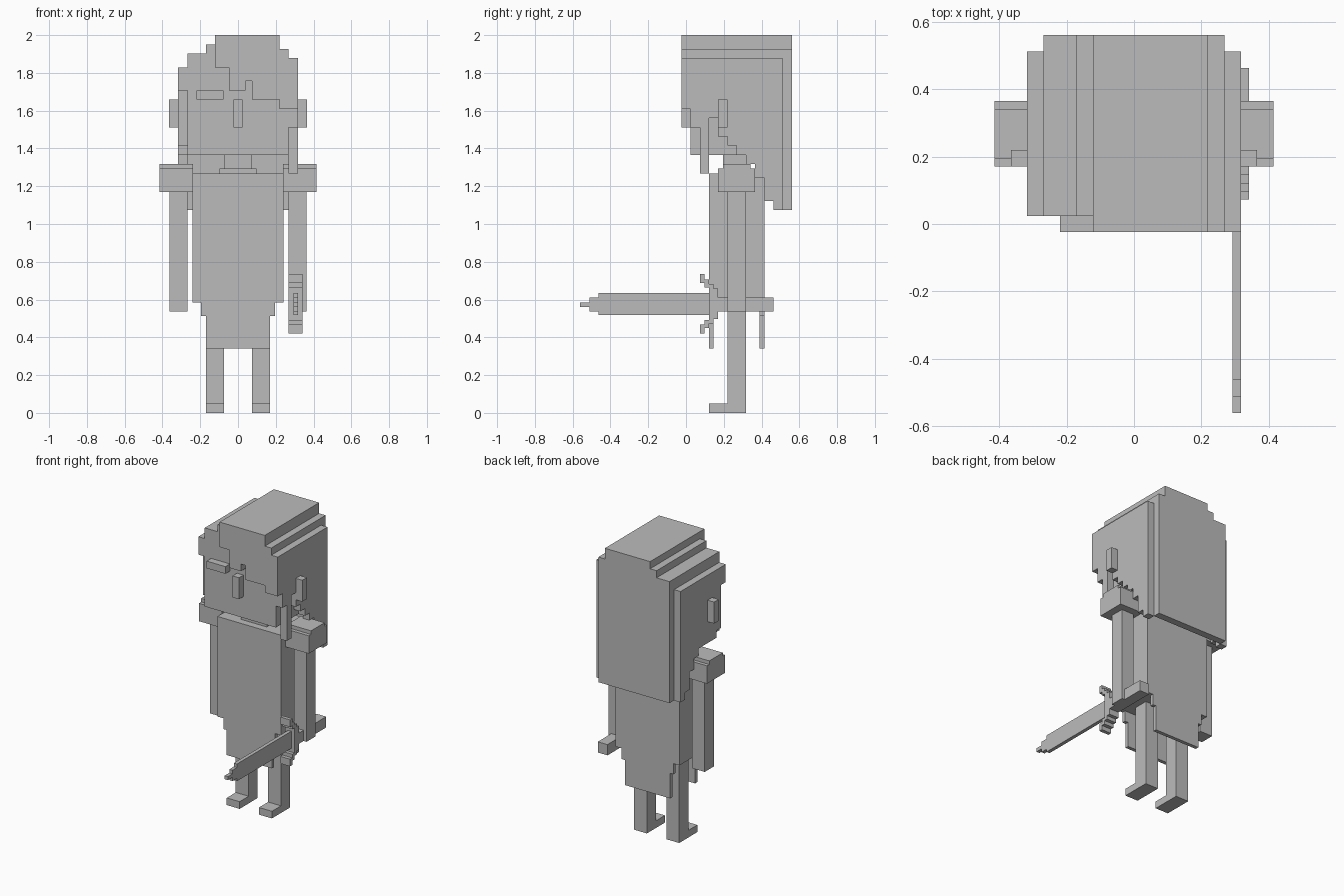
import bpy, bmesh
from mathutils import Vector

if "Cube" in bpy.data.objects:
    bpy.data.objects.remove(bpy.data.objects["Cube"])

U = 2 / 41  # one grid cell of the blocky style

grey = bpy.data.materials.new("plain_grey")
grey.diffuse_color = (0.5, 0.5, 0.5, 1)
grey.use_nodes = True
grey.node_tree.nodes["Principled BSDF"].inputs["Base Color"].default_value = grey.diffuse_color


def prism(name, pts, axis, lo, hi):
    """Extrude a flat profile along axis; profile is (y, z) for x or (x, z) for y."""
    bm = bmesh.new()

    def place(p):
        return (lo * U, p[0] * U, p[1] * U) if axis == "x" else (p[0] * U, lo * U, p[1] * U)
    face = bm.faces.new([bm.verts.new(place(p)) for p in pts])
    ext = bmesh.ops.extrude_face_region(bm, geom=[face])
    d = (hi - lo) * U
    move = Vector((d, 0, 0) if axis == "x" else (0, d, 0))
    bmesh.ops.translate(bm, vec=move, verts=[g for g in ext["geom"] if isinstance(g, bmesh.types.BMVert)])
    bmesh.ops.recalc_face_normals(bm, faces=bm.faces)
    mesh = bpy.data.meshes.new(name)
    bm.to_mesh(mesh)
    bm.free()
    mesh.materials.append(grey)
    obj = bpy.data.objects.new(name, mesh)
    bpy.context.collection.objects.link(obj)
    return obj


def box(name, x, y, z):
    return prism(name, [(y[0], z[0]), (y[1], z[0]), (y[1], z[1]), (y[0], z[1])], "x", *x)


def stepped(start, top, steps):
    """Profile with a flat top and a stepped lower edge; steps are (end, height)."""
    pts, a = [(start, top)], start
    for end, h in steps:
        pts += [(a, h), (end, h)]
        a = end
    return pts + [(a, top)]


# Legs, feet, arms, shoulders and ears on both sides
for s, side in ((-1, "left"), (1, "right")):
    def pair(a, b):
        return tuple(sorted((s * a, s * b)))
    prism(side + "_leg", [(2.5, 0), (6.5, 0), (6.5, 12), (4.5, 12), (4.5, 1), (2.5, 1)],
          "x", *pair(1.5, 3.5))
    box(side + "_arm", pair(5.5, 7.45), (4.5, 6.5), (11, 24))
    prism(side + "_shoulder", [(3.5, 24), (7.5, 24), (7.5, 26.5), (7, 26.5), (7, 27),
                               (4, 27), (4, 26.5), (3.5, 26.5)], "x", *pair(4.9, 8.5))
    box(side + "_ear", pair(6.5, 7.5), (3.5, 4.5), (31, 34))

# Torso with thin stepped tunic flaps front and back
box("torso", (-4.93, 4.93), (2.5, 8.5), (12, 26))
flap = [(-4, 12), (-4, 10.5), (-3.5, 10.5), (-3.5, 7), (3.5, 7), (3.5, 10.5), (4, 10.5), (4, 12)]
prism("front_flap", flap, "y", 2.5, 3)
prism("back_flap", flap, "y", 8, 8.5)

# Neck, collar and head
box("collar", (-2, 2), (3.5, 7), (26, 26.5))
box("neck", (-1.5, 1.5), (4, 7), (26, 28))
box("head", (-5.5, 5.5), (0.5, 8.5), (28, 37.5))
box("nose", (-0.5, 0.5), (-0.5, 0.5), (31, 34))
box("eyebrow", (-4.5, -1.6), (-0.5, 0.5), (34, 35))

# Hair: stepped crown, fringe, side curtains and long back
prism("hair_crown", [(-5.5, 36), (5.5, 36), (5.5, 39.5), (4.5, 39.5), (4.5, 41), (-2.5, 41),
                     (-2.5, 40), (-3.5, 40), (-3.5, 39), (-5.5, 39)], "y", 0.5, 10.5)
prism("hair_fringe", [(-2.5, 41), (-2.5, 37.5), (-1, 37.5), (-1, 35), (0.8, 35), (0.8, 36),
                      (1.5, 36), (1.5, 34), (4.5, 34), (4.5, 33), (6.5, 33), (6.5, 38.5),
                      (5.5, 38.5), (5.5, 39.5), (4.5, 39.5), (4.5, 41)], "y", -0.5, 0.5)
nape = [(7.5, 27), (8.5, 25.5), (9.5, 23), (10.5, 22)]
prism("hair_right_side", stepped(0.5, 38.5, [(1.5, 31), (2.5, 26), (3.5, 32), (4.5, 30), (5.5, 29),
                                             (6.5, 28)] + nape), "x", 5.5, 6.5)
prism("hair_left_side", stepped(0.5, 37.5, [(1.5, 35), (2.5, 29), (6.5, 28)] + nape),
      "x", -6.5, -5.5)
prism("hair_back", [(-5.5, 22), (5.5, 22), (5.5, 39.5), (4.5, 39.5), (4.5, 41), (-2.5, 41),
                    (-2.5, 40), (-3.5, 40), (-3.5, 39), (-5.5, 39)], "y", 10.5, 11.5)

# Sword held forward in the right hand
box("sword_grip", (5.5, 7), (2.5, 9.5), (11, 12.5))
prism("sword_blade", [(2.5, 10.6), (2.5, 13), (-9.5, 13), (-9.5, 12.5), (-10.5, 12.5), (-10.5, 12),
                      (-11.5, 12), (-11.5, 11.5), (-10.5, 11.5), (-10.5, 11), (-9.5, 11),
                      (-9.5, 10.6)], "x", 6, 6.5)
# Curved guard as a stepped half arc, mirrored about the grip centre
upper = [(3.5, 12.5), (3.5, 13.5), (3, 13.5), (3, 14), (2.5, 14), (2.5, 14.5), (2, 14.5), (2, 15.1),
         (1.5, 15.1), (1.5, 14.1), (2, 14.1), (2, 13.6), (2.5, 13.6), (2.5, 12.5)]
lower = [(y, 23.7 - z) for y, z in reversed(upper)]
prism("sword_guard", upper + lower, "x", 5.5, 7)
